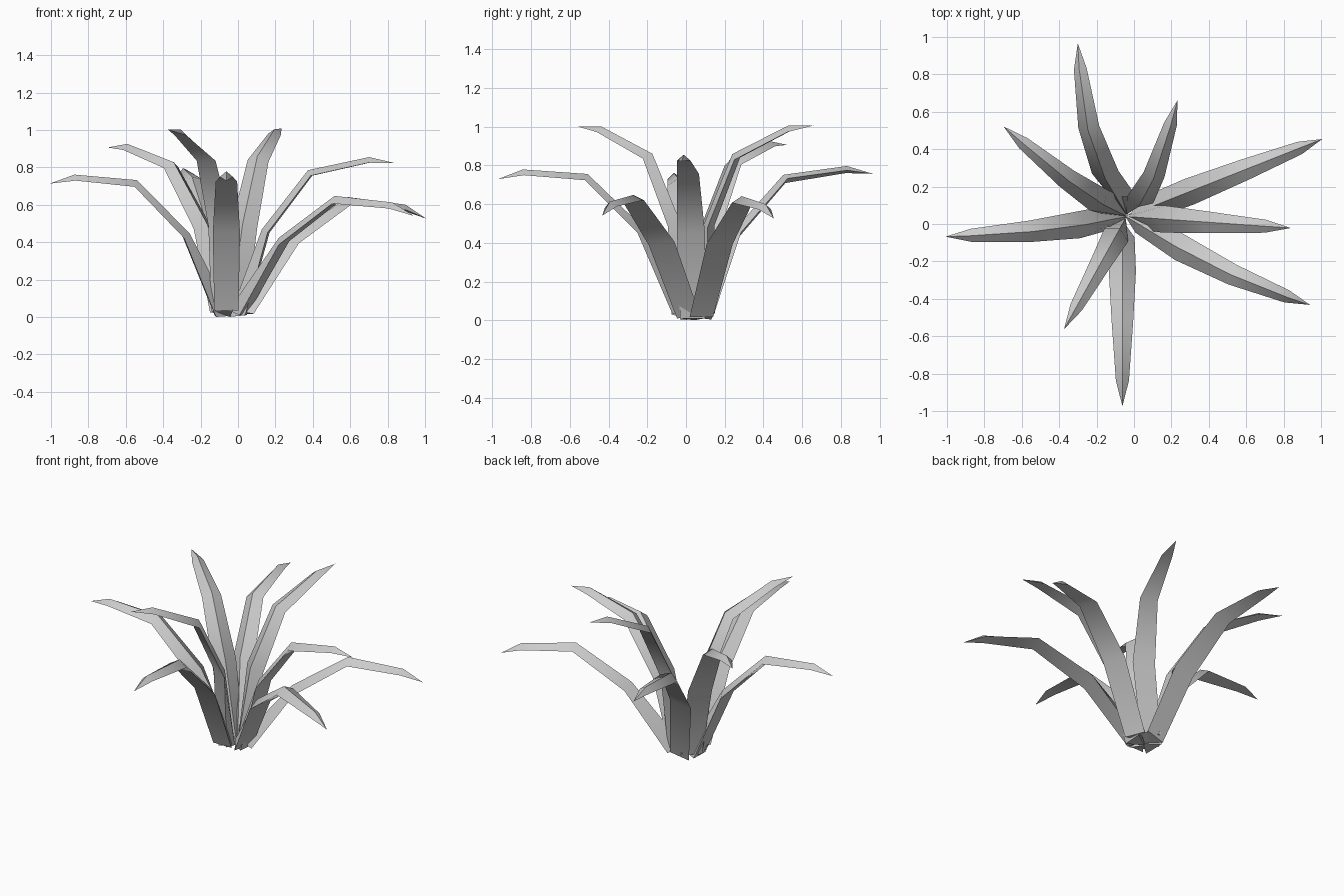
import bpy
import bmesh
from math import radians, cos, sin
from mathutils import Vector, Matrix

cube = bpy.data.objects.get("Cube")
if cube:
    bpy.data.objects.remove(cube)

# Single leaf colour
grey = bpy.data.materials.new("leaf_grey")
grey.use_nodes = True
colour = (0.6, 0.6, 0.6, 1)
grey.diffuse_color = colour
grey.node_tree.nodes["Principled BSDF"].inputs["Base Color"].default_value = colour

# Leaf template: (segment length, segment pitch in degrees)
SEGMENTS = [(0.464, 68), (0.402, 46), (0.335, 6), (0.141, -19)]
WIDTHS = [0.13, 0.145, 0.115, 0.07]
THICKNESS = [0.045, 0.04, 0.035, 0.03]
ROOT_DEPTH = 0.09
CROWN = Vector((-0.04, 0.04, 0))


def spine_points():
    """Ridge line of the template in the XZ plane."""
    points = [Vector((0, 0, 0))]
    for length, pitch in SEGMENTS:
        a = radians(pitch)
        points.append(points[-1] + Vector((cos(a), 0, sin(a))) * length)
    return points


def make_leaf(name, heading, lift, roll, out, height, shift=0):
    """Arching blade with a flat underside, a raised ridge and a pointed tip."""
    bm = bmesh.new()
    points = spine_points()
    rings = []
    for i, (width, thick) in enumerate(zip(WIDTHS, THICKNESS)):
        before = SEGMENTS[max(i - 1, 0)][1]
        a = radians((before + SEGMENTS[i][1]) / 2)
        under = points[i] + Vector((sin(a), 0, -cos(a))) * thick
        # The ridge deepens at the root so that the leaves meet in the crown
        ridge = under - Vector((ROOT_DEPTH, 0, 0)) if i == 0 else points[i]
        side = Vector((0, width / 2, 0))
        rings.append([bm.verts.new(p) for p in (ridge, under + side, under - side)])
    for lower, upper in zip(rings, rings[1:]):
        for k in range(3):
            n = (k + 1) % 3
            bm.faces.new((lower[k], lower[n], upper[n], upper[k]))
    tip = bm.verts.new(points[-1])
    for k in range(3):
        bm.faces.new((rings[-1][k], rings[-1][(k + 1) % 3], tip))
    bm.faces.new(rings[0])
    bmesh.ops.recalc_face_normals(bm, faces=bm.faces[:])

    # Tilt the blade, move it out from the crown and turn it to its heading
    place = (Matrix.Translation(CROWN)
             @ Matrix.Rotation(radians(heading), 4, "Z")
             @ Matrix.Translation((out, shift, height))
             @ Matrix.Rotation(radians(-roll), 4, "X")
             @ Matrix.Rotation(radians(-lift), 4, "Y"))
    bm.transform(place)
    mesh = bpy.data.meshes.new(name)
    bm.to_mesh(mesh)
    bm.free()
    mesh.materials.append(grey)
    leaf = bpy.data.objects.new(name, mesh)
    bpy.context.collection.objects.link(leaf)
    return leaf


# Leaves around the crown:
# name, heading, lift, sideways roll (degrees), root distance, root height, side shift
LEAVES = [
    ("back_leaf", 96.5, 2, 12, 0.055, 0.035),
    ("back_left_upright_leaf", 75, 20, -6, 0.05, 0.035),
    ("back_left_low_leaf", 21.6, -13, 0, 0.07, 0.045),
    ("left_leaf", -4, 6, 0, 0.04, 0.025),
    ("front_left_low_leaf", -22.5, -12, -7, 0.04, 0.045),
    ("front_leaf", -90, -2, 0, 0.07, 0.055, -0.022),
    ("front_right_upright_leaf", 241, 19, 0, 0.05, 0.035),
    ("right_leaf", 183.5, -1, 4, 0.04, 0.025),
    ("back_right_leaf", 139.5, 11, 4, 0.045, 0.04),
]
leaves = [make_leaf(*spec) for spec in LEAVES]

# Stand the plant on the ground
lowest = min(v.co.z for leaf in leaves for v in leaf.data.vertices)
for leaf in leaves:
    leaf.data.transform(Matrix.Translation((0, 0, -lowest)))

# Smooth along each blade, keeping the ridge and rims crisp
bpy.ops.object.select_all(action="DESELECT")
for leaf in leaves:
    leaf.select_set(True)
bpy.context.view_layer.objects.active = leaves[0]
bpy.ops.object.shade_smooth_by_angle(angle=radians(45))
